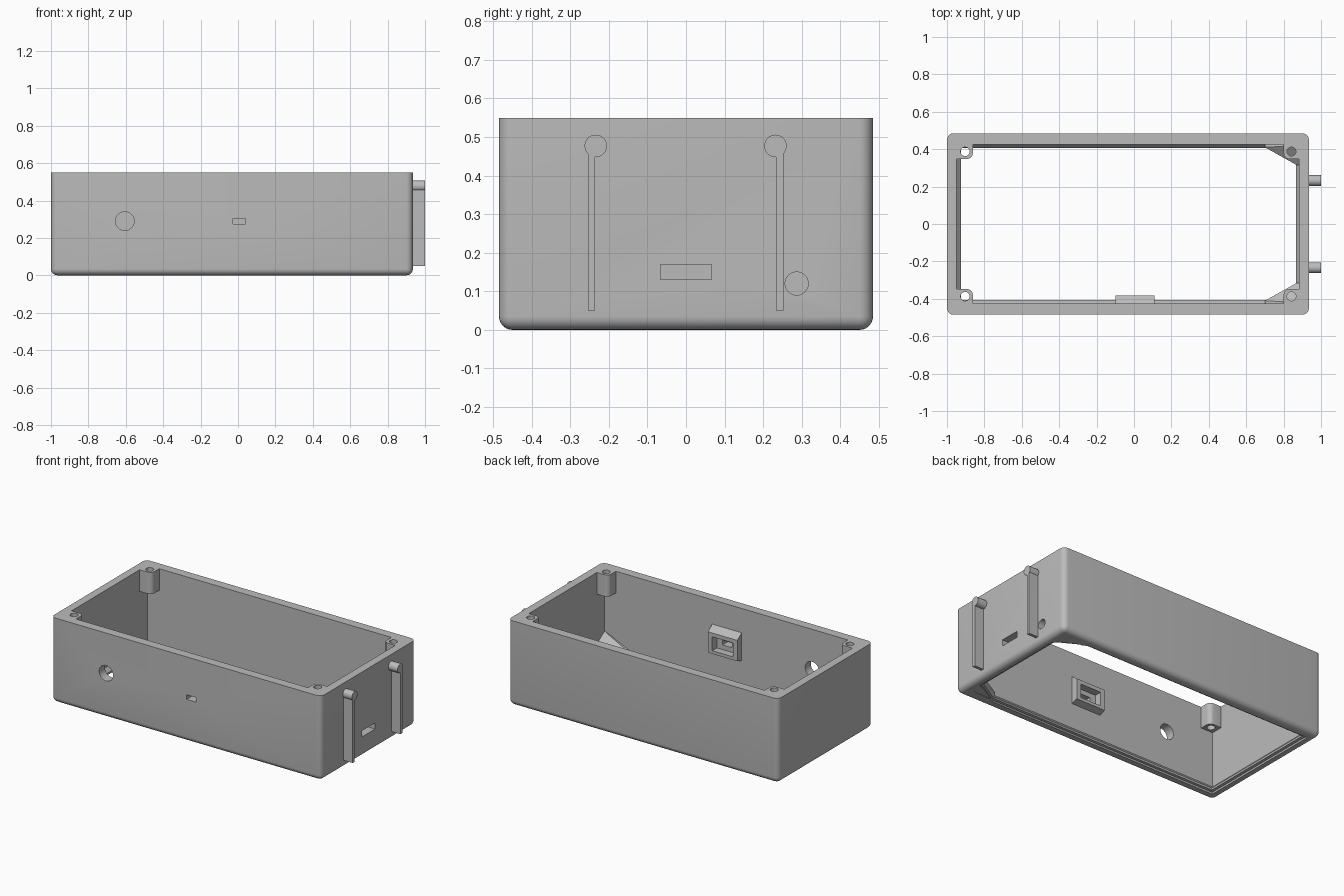
import bpy, bmesh, math
from mathutils import Matrix, Vector

old = bpy.data.objects.get("Cube")
if old:
    bpy.data.objects.remove(old, do_unlink=True)

grey = bpy.data.materials.new("plain_grey")
grey.use_nodes = True
colour = (0.5, 0.5, 0.5, 1)
grey.diffuse_color = colour
grey.node_tree.nodes["Principled BSDF"].inputs["Base Color"].default_value = colour


def finish(name, bm):
    bmesh.ops.recalc_face_normals(bm, faces=bm.faces)
    mesh = bpy.data.meshes.new(name)
    bm.to_mesh(mesh)
    bm.free()
    mesh.materials.append(grey)
    ob = bpy.data.objects.new(name, mesh)
    bpy.context.collection.objects.link(ob)
    return ob


def box(name, lo, hi, radius=0, keep=lambda a, b: True, segments=6):
    """Box between two corners; edges chosen by keep are rounded."""
    lo, hi = Vector(lo), Vector(hi)
    bm = bmesh.new()
    bmesh.ops.create_cube(bm, size=1)
    for v in bm.verts:
        v.co = (lo + hi) / 2 + v.co * (hi - lo)
    if radius:
        edges = [e for e in bm.edges if keep(e.verts[0].co, e.verts[1].co)]
        bmesh.ops.bevel(bm, geom=edges, offset=radius, segments=segments,
                        profile=0.5, affect='EDGES')
    return finish(name, bm)


def hull(name, points):
    bm = bmesh.new()
    for p in points:
        bm.verts.new(p)
    bmesh.ops.convex_hull(bm, input=bm.verts)
    bmesh.ops.dissolve_limit(bm, angle_limit=0.01, verts=bm.verts, edges=bm.edges)
    return finish(name, bm)


def cylinder(name, centre, radius, length, axis):
    bm = bmesh.new()
    turn = {'X': Matrix.Rotation(math.pi / 2, 4, 'Y'),
            'Y': Matrix.Rotation(math.pi / 2, 4, 'X'),
            'Z': Matrix.Identity(4)}[axis]
    bmesh.ops.create_cone(bm, cap_ends=True, segments=32, radius1=radius,
                          radius2=radius, depth=length,
                          matrix=Matrix.Translation(centre) @ turn)
    return finish(name, bm)


def combine(target, tool, operation='DIFFERENCE'):
    mod = target.modifiers.new("combine", 'BOOLEAN')
    mod.operation = operation
    mod.solver = 'EXACT'
    mod.object = tool
    bpy.context.view_layer.objects.active = target
    bpy.ops.object.modifier_apply(modifier=mod.name)
    bpy.data.objects.remove(tool, do_unlink=True)


def rect(x0, x1, y, z):
    return [(x, s * y, z) for x in (x0, x1) for s in (-1, 1)]


def vertical(a, b):
    return abs(a.z - b.z) > 0.05


# Outer shell: rounded upright and bottom edges
TOP = 0.55
case = box("case_body", (-1, -0.485, 0), (0.935, 0.485, TOP), 0.035,
           lambda a, b: vertical(a, b) or a.z + b.z < 0.01)

# Cavity, sloped ledge and bottom opening
combine(case, hull("cavity", rect(-0.948, 0.882, 0.426, 0.05) + rect(-0.948, 0.882, 0.426, 0.7)
                   + rect(-0.925, 0.865, 0.406, 0.025)))
combine(case, box("opening", (-0.925, -0.406, -0.1), (0.865, 0.406, 0.1)))

# Corner gussets at the +x end
for s in (-1, 1):
    plan = [(0.70, 0.41), (0.70, 0.44), (0.90, 0.44), (0.90, 0.315), (0.87, 0.315)]
    pts = [(x, s * y, 0.004) for x, y in plan]
    pts += [(x, s * y, 0.06) for x, y in plan if x < 0.8 or y < 0.4]
    pts += [(0.87, s * 0.42, 0.14), (0.90, s * 0.44, 0.14)]
    combine(case, hull("gusset", pts), 'UNION')

# Shallow recess around the bottom opening
outline = [(-0.945, 0.424), (0.70, 0.424), (0.885, 0.325)]
combine(case, hull("recess", [(x, s * y, z) for x, y in outline
                              for s in (-1, 1) for z in (-0.05, 0.012)]))

# Screw bosses in the four top corners
for s in (-1, 1):
    for x0, x1, hole in ((-0.975, -0.862, -0.903), (0.80, 0.91, 0.842)):
        y0, y1 = sorted((s * 0.348, s * 0.46))
        combine(case, box("boss", (x0, y0, 0.41), (x1, y1, TOP), 0.03, vertical), 'UNION')
        combine(case, cylinder("screw_hole", (hole, s * 0.387, 0.5), 0.024, 0.3, 'Z'))

# Connector holder on the inside of the front wall
face = [(x, -0.382, z) for x in (-0.1, 0.11) for z in (0.225, 0.36)]
root = [(x, -0.45, z) for x in (-0.1, 0.11) for z in (0.205, 0.41)]
combine(case, hull("holder", face + root), 'UNION')
combine(case, box("holder_pocket", (-0.07, -0.43, 0.245), (0.08, -0.3, 0.335)))

# Ports through the front and the +x end
combine(case, box("front_slot", (-0.028, -0.6, 0.275), (0.04, -0.4, 0.305)))
combine(case, cylinder("front_hole", (-0.605, -0.45, 0.29), 0.05, 0.2, 'Y'))
combine(case, box("end_slot", (0.8, -0.066, 0.13), (1.1, 0.066, 0.17)))
combine(case, cylinder("end_hole", (0.9, 0.287, 0.12), 0.03, 0.2, 'X'))

# Hanging rails: round knob over a narrow bar
parts = [case]
for side, knob_y, bar_y in (("right", -0.234, -0.245), ("left", 0.232, 0.243)):
    rail = cylinder(side + "_hanging_rail", (0.96, knob_y, 0.477), 0.029, 0.08, 'X')
    bar = box("bar", (0.92, bar_y - 0.0095, 0.05), (1.0, bar_y + 0.0095, 0.47))
    combine(rail, bar, 'UNION')
    parts.append(rail)

# Smooth rounded surfaces, keep hard edges
bpy.ops.object.select_all(action='DESELECT')
for ob in parts:
    ob.select_set(True)
bpy.context.view_layer.objects.active = case
bpy.ops.object.shade_smooth_by_angle(angle=math.radians(30))
